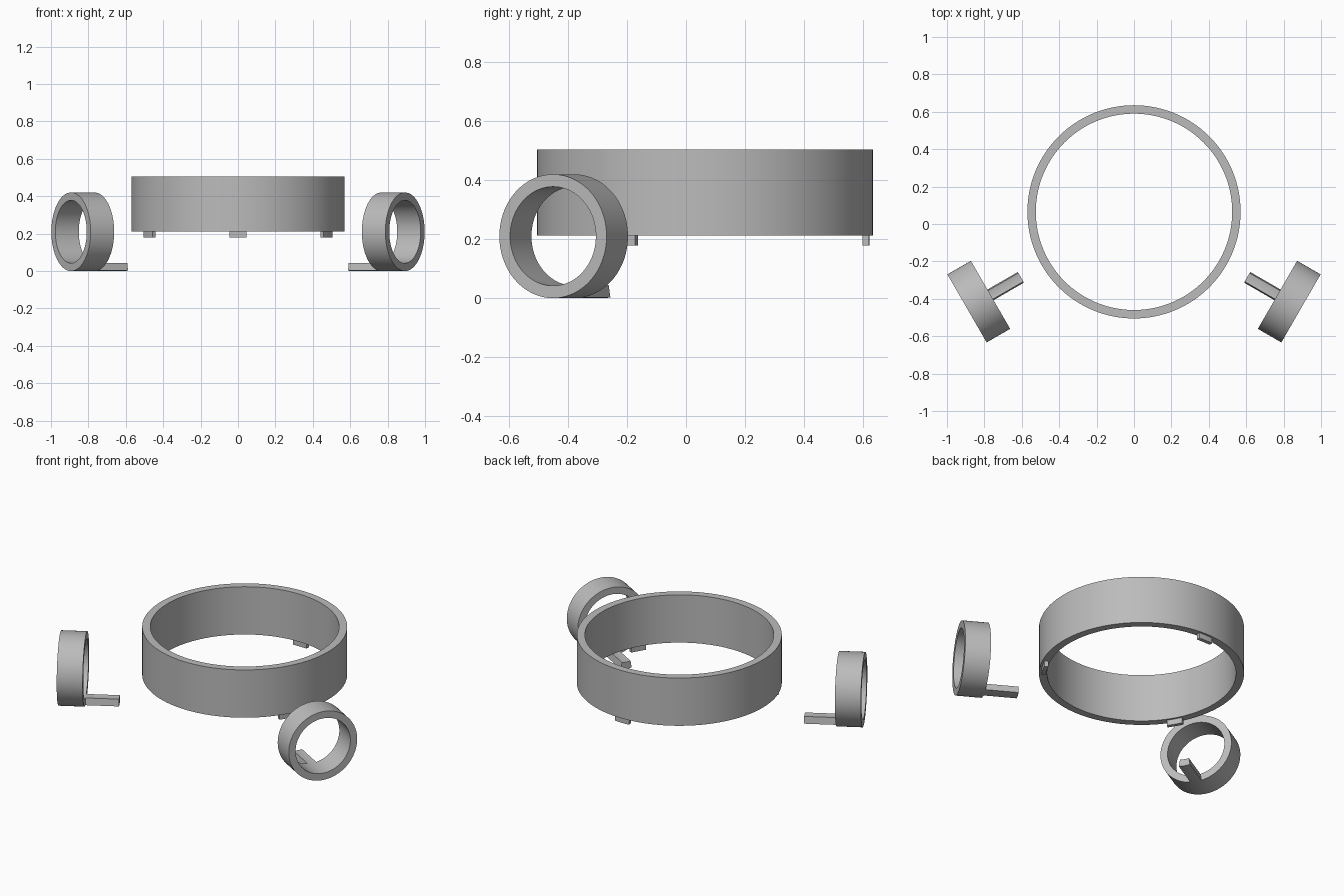
import bpy, bmesh
from math import radians, sin, cos, tau
from mathutils import Matrix

if "Cube" in bpy.data.objects:
    bpy.data.objects.remove(bpy.data.objects["Cube"])

grey = bpy.data.materials.new("grey")
grey.diffuse_color = (0.5, 0.5, 0.5, 1)
grey.use_nodes = True
grey.node_tree.nodes["Principled BSDF"].inputs["Base Color"].default_value = grey.diffuse_color


def arc_solid(name, r_in, r_out, z0, z1, matrix, start=0, sweep=360, n=128):
    """Annular sector around local z; a full sweep gives a closed ring."""
    full = sweep == 360
    bm = bmesh.new()
    sections = []
    for i in range(n if full else n + 1):
        a = radians(start + sweep * i / n)
        sections.append([bm.verts.new((r * cos(a), r * sin(a), z))
                         for r, z in ((r_in, z0), (r_out, z0), (r_out, z1), (r_in, z1))])
    for i in range(n):
        a, b = sections[i], sections[(i + 1) % len(sections)]
        for k in range(4):
            m = (k + 1) % 4
            bm.faces.new((a[k], b[k], b[m], a[m]))
    if not full:
        bm.faces.new(sections[0])
        bm.faces.new(sections[-1][::-1])
    bmesh.ops.recalc_face_normals(bm, faces=bm.faces[:])
    mesh = bpy.data.meshes.new(name)
    bm.to_mesh(mesh)
    bm.free()
    mesh.materials.append(grey)
    obj = bpy.data.objects.new(name, mesh)
    bpy.context.collection.objects.link(obj)
    obj.matrix_world = matrix
    bpy.ops.object.select_all(action='DESELECT')
    obj.select_set(True)
    bpy.context.view_layer.objects.active = obj
    bpy.ops.object.shade_smooth_by_angle(angle=radians(30))
    return obj


# Large horizontal ring with three locating tabs below
hub = Matrix.Translation((0, 0.065, 0))
arc_solid("main_ring", 0.525, 0.57, 0.212, 0.505, hub)
for i, angle in enumerate((90, 210, 330)):
    arc_solid(f"ring_tab_{i + 1}", 0.536, 0.558, 0.178, 0.212, hub,
              start=angle - 4.8, sweep=9.6, n=6)

# Upright side rings, their axes pointing at the hub, each with a curved tongue
for side, label in ((1, "right"), (-1, "left")):
    heading = -30 if side == 1 else 210
    place = (Matrix.Translation((side * 0.83, -0.415, 0.21))
             @ Matrix.Rotation(radians(heading), 4, 'Z')
             @ Matrix.Rotation(radians(90), 4, 'Y'))
    # local z is outward from the hub, local +x is down
    arc_solid(f"{label}_side_ring", 0.168, 0.21, -0.0725, 0.0725, place)
    arc_solid(f"{label}_tongue", 0.168, 0.21, -0.26, -0.0725, place,
              start=-9, sweep=18, n=6)
